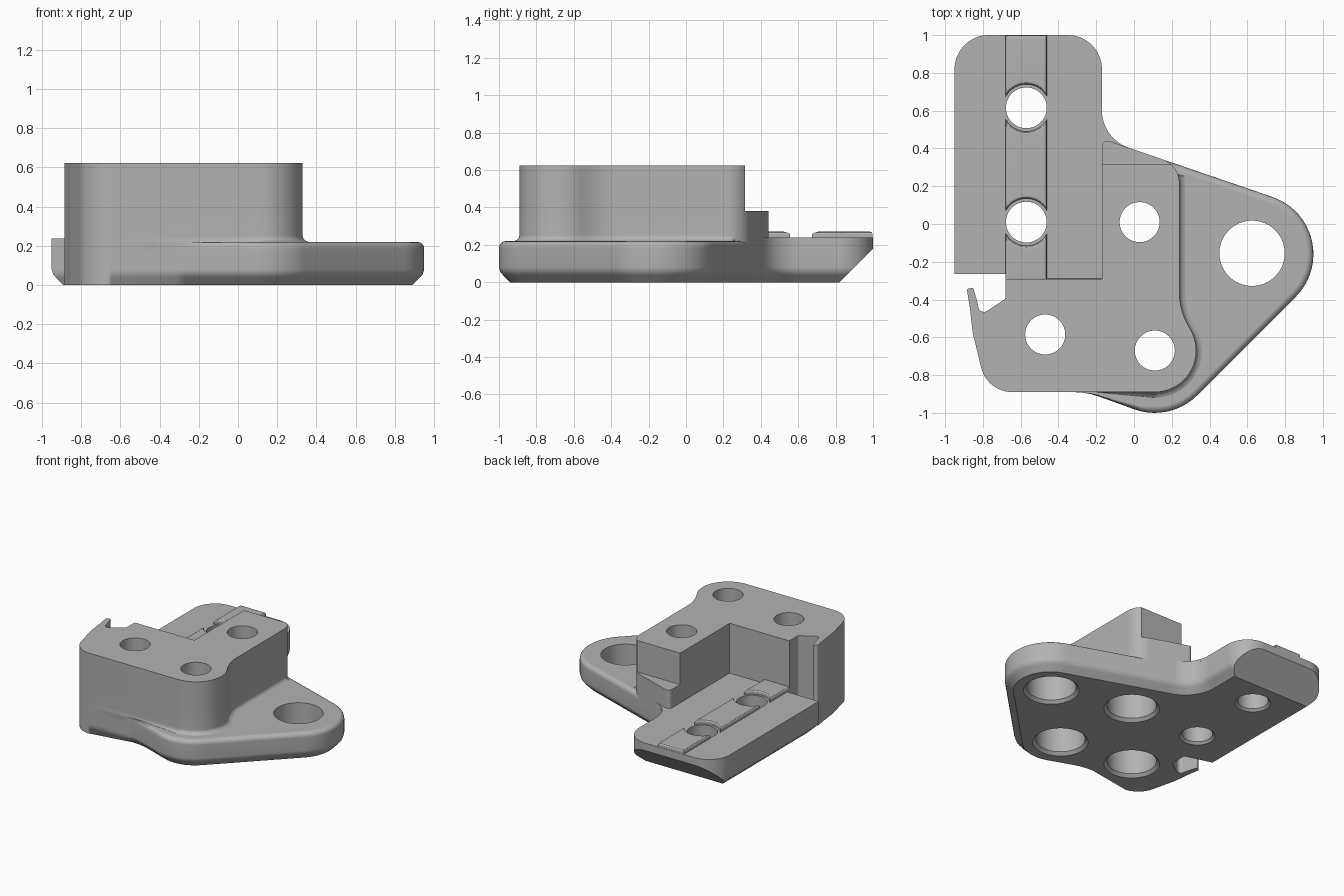
import bpy, bmesh, math
from mathutils import Vector

cube = bpy.data.objects.get("Cube")
if cube:
    bpy.data.objects.remove(cube)

grey = bpy.data.materials.new("plain grey")
grey.use_nodes = True
grey.diffuse_color = (0.45, 0.45, 0.45, 1)
grey.node_tree.nodes["Principled BSDF"].inputs["Base Color"].default_value = grey.diffuse_color


def rounded(corners):
    """Counter-clockwise outline from (x, y, fillet radius) corners."""
    out = []
    for i, (x, y, r) in enumerate(corners):
        p = Vector((x, y))
        a = (Vector(corners[i - 1][:2]) - p).normalized()
        b = (Vector(corners[(i + 1) % len(corners)][:2]) - p).normalized()
        if r == 0:
            out.append(p)
            continue
        half = a.angle(b) / 2
        centre = p + (a + b).normalized() * r / math.sin(half)
        start = p + a * r / math.tan(half) - centre
        end = p + b * r / math.tan(half) - centre
        turn = math.atan2(start.cross(end), start.dot(end))
        steps = max(3, int(abs(turn) / math.radians(6)))
        for k in range(steps + 1):
            t = turn * k / steps
            c, s = math.cos(t), math.sin(t)
            out.append(centre + Vector((start.x * c - start.y * s, start.x * s + start.y * c)))
    return out


def inset(outline, dist, weight):
    pts = []
    for i, p in enumerate(outline):
        e1 = (p - outline[i - 1]).normalized()
        e2 = (outline[(i + 1) % len(outline)] - p).normalized()
        n1, n2 = Vector((e1.y, -e1.x)), Vector((e2.y, -e2.x))
        pts.append(p - (n1 + n2) / (1 + n1.dot(n2)) * dist * weight(p.x, p.y))
    return pts


def add_loft(bm, loops):
    rings = [[bm.verts.new((p.x, p.y, z)) for p in pts] for z, pts in loops]
    for low, high in zip(rings, rings[1:]):
        for i in range(len(low)):
            bm.faces.new((low[i - 1], low[i], high[i], high[i - 1]))
    bm.faces.new(rings[0][::-1])
    bm.faces.new(rings[-1])


def make_object(name, bm):
    bmesh.ops.recalc_face_normals(bm, faces=bm.faces)
    mesh = bpy.data.meshes.new(name)
    bm.to_mesh(mesh)
    bm.free()
    mesh.materials.append(grey)
    ob = bpy.data.objects.new(name, mesh)
    bpy.context.collection.objects.link(ob)
    return ob


def everywhere(x, y):
    return 1.0


def loft(name, outline, rings, cut=None):
    """Stack inset copies of an outline: rings hold (z, inset, weight rule)."""
    bm = bmesh.new()
    add_loft(bm, [(z, inset(outline, d, w)) for z, d, w in rings])
    if cut:
        bmesh.ops.bisect_plane(bm, geom=bm.verts[:] + bm.edges[:] + bm.faces[:],
                               plane_co=cut[0], plane_no=cut[1], clear_outer=True)
        bmesh.ops.holes_fill(bm, edges=[e for e in bm.edges if e.is_boundary])
    return make_object(name, bm)


def ramp(v, start, end):
    return min(1.0, max(0.0, (v - start) / (end - start)))


# Weight rules: where the edge treatments fade in
def chamfer_rule(x, y):
    return 1.0 if y > -0.26 or x < -0.9 else ramp(x, -0.66, -0.5)


def top_round_rule(x, y):
    return ramp(x, -0.25, 0.1) if y < 0 else ramp(x, 0.1, 0.2)


def flare_rule(x, y):
    return ramp(x, -0.2, 0.1) if y < 0.26 else 0.0


# Shared outline pieces
HOOK = [(-0.68, -0.395, 0.02), (-0.815, -0.485, 0.03), (-0.83, -0.41, 0.04),
        (-0.852, -0.335, 0.01), (-0.885, -0.345, 0.01), (-0.868, -0.45, 0.1),
        (-0.855, -0.57, 0.2), (-0.778, -0.89, 0.17)]
ARM_END = [(-0.17, 0.452, 0.21), (-0.17, 1, 0.18), (-0.95, 1, 0.18)]

# Base plate with chamfered underside, rounded rim and a sloped rear end
base_outline = rounded([(-0.95, -0.265, 0), (-0.68, -0.265, 0)] + HOOK +
                       [(-0.25, -0.89, 0.4), (0.192, -1.05, 0.32), (1.219, -0.023, 0.32),
                        (0.2, 0.3256, 0)] + ARM_END)
rim = []
for k in range(5):
    t = math.radians(22.5 * k)
    rim.append((0.185 + 0.035 * math.sin(t), 0.035 * (1 - math.cos(t)), top_round_rule))
base = loft("base_plate", base_outline,
            [(0, 0.06, chamfer_rule), (0.04, 0.02, chamfer_rule), (0.056, 0.007, chamfer_rule),
             (0.08, 0, everywhere)] + rim,
            cut=((0, 0.82, 0), (0, 1, -1)))

# Raised pad on the arm
pad = loft("arm_pad", rounded([(-0.95, -0.265, 0), (-0.68, -0.265, 0), (-0.68, -0.3, 0),
                               (0, -0.3, 0), (0, 0.394, 0)] + ARM_END),
           [(0.22, 0, everywhere), (0.238, 0, everywhere)])

# Block: lower part with the rear step, upper part cut off flat
block_outline = rounded(HOOK + [(-0.2, -0.89, 0), (0.49, -0.89, 0.22), (0.24, -0.456, 0.35),
                                (0.24, 0.312, 0.13), (-0.17, 0.452, 0.03),
                                (-0.17, -0.29, 0), (-0.68, -0.29, 0)])
lower = loft("block_lower", block_outline,
             [(0.18, 0, everywhere), (0.22, -0.03, flare_rule), (0.225, -0.016, flare_rule),
              (0.235, -0.006, flare_rule), (0.25, 0, everywhere), (0.38, 0, everywhere)])
upper = loft("block_upper", block_outline, [(0.38, 0, everywhere), (0.623, 0, everywhere)],
             cut=((0, 0.315, 0), (0, 1, 0)))

# Rails between the arm holes, with hollowed ends
RAIL_X, ARM_HOLES = -0.57, (0.01, 0.615)


def rail_end(hole_y, side):
    pts = []
    for k in range(13):
        dx = -0.11 + 0.22 * k / 12
        pts.append((RAIL_X + dx, hole_y + side * math.sqrt(0.125 ** 2 - dx * dx), 0))
    return pts


near, far = ARM_HOLES
left, right = RAIL_X - 0.11, RAIL_X + 0.11
rail_outlines = {
    "rail_front": [(left, -0.3, 0), (right, -0.3, 0)] + rail_end(near, -1)[::-1],
    "rail_middle": rail_end(near, 1) + rail_end(far, -1)[::-1],
    "rail_rear": rail_end(far, 1) + [(right, 0.998, 0), (left, 0.998, 0)],
}
rails = [loft(name, rounded(pts), [(0.23, 0, everywhere), (0.258, 0, everywhere),
                                   (0.267, 0.006, everywhere), (0.272, 0.018, everywhere)])
         for name, pts in rail_outlines.items()]

# Hole cutter: one turned solid per hole
SMALL = [(0.125, -0.02), (0.125, 0), (0.108, 0.017), (0.108, 0.8)]
LARGE = [(0.195, -0.02), (0.195, 0), (0.173, 0.022), (0.173, 0.8)]
BORED = [(0.195, -0.02), (0.195, 0), (0.173, 0.022), (0.173, 0.33), (0.106, 0.33), (0.106, 0.8)]
holes = [(RAIL_X, y, SMALL) for y in ARM_HOLES] + [
    (0.625, -0.155, LARGE), (0.03, 0.01, BORED), (-0.47, -0.585, BORED), (0.11, -0.67, BORED)]
bm = bmesh.new()
for x, y, profile in holes:
    add_loft(bm, [(z, [Vector((x + r * math.cos(a), y + r * math.sin(a)))
                       for a in (math.tau * k / 64 for k in range(64))]) for r, z in profile])
cutter = make_object("hole_cutter", bm)
cutter.hide_render = True

for ob in (base, pad, lower, upper):
    mod = ob.modifiers.new("holes", "BOOLEAN")
    mod.operation, mod.solver, mod.object = "DIFFERENCE", "EXACT", cutter
    bpy.context.view_layer.objects.active = ob
    bpy.ops.object.modifier_apply(modifier=mod.name)
bpy.data.objects.remove(cutter)

# Smooth curved walls, keep real edges crisp
bpy.ops.object.select_all(action="DESELECT")
for ob in [base, pad, lower, upper] + rails:
    ob.select_set(True)
bpy.context.view_layer.objects.active = base
bpy.ops.object.shade_smooth_by_angle(angle=math.radians(30))
for ob in [base, pad, lower, upper] + rails:
    mod = ob.modifiers.new("even_shading", "WEIGHTED_NORMAL")
    mod.keep_sharp = True
